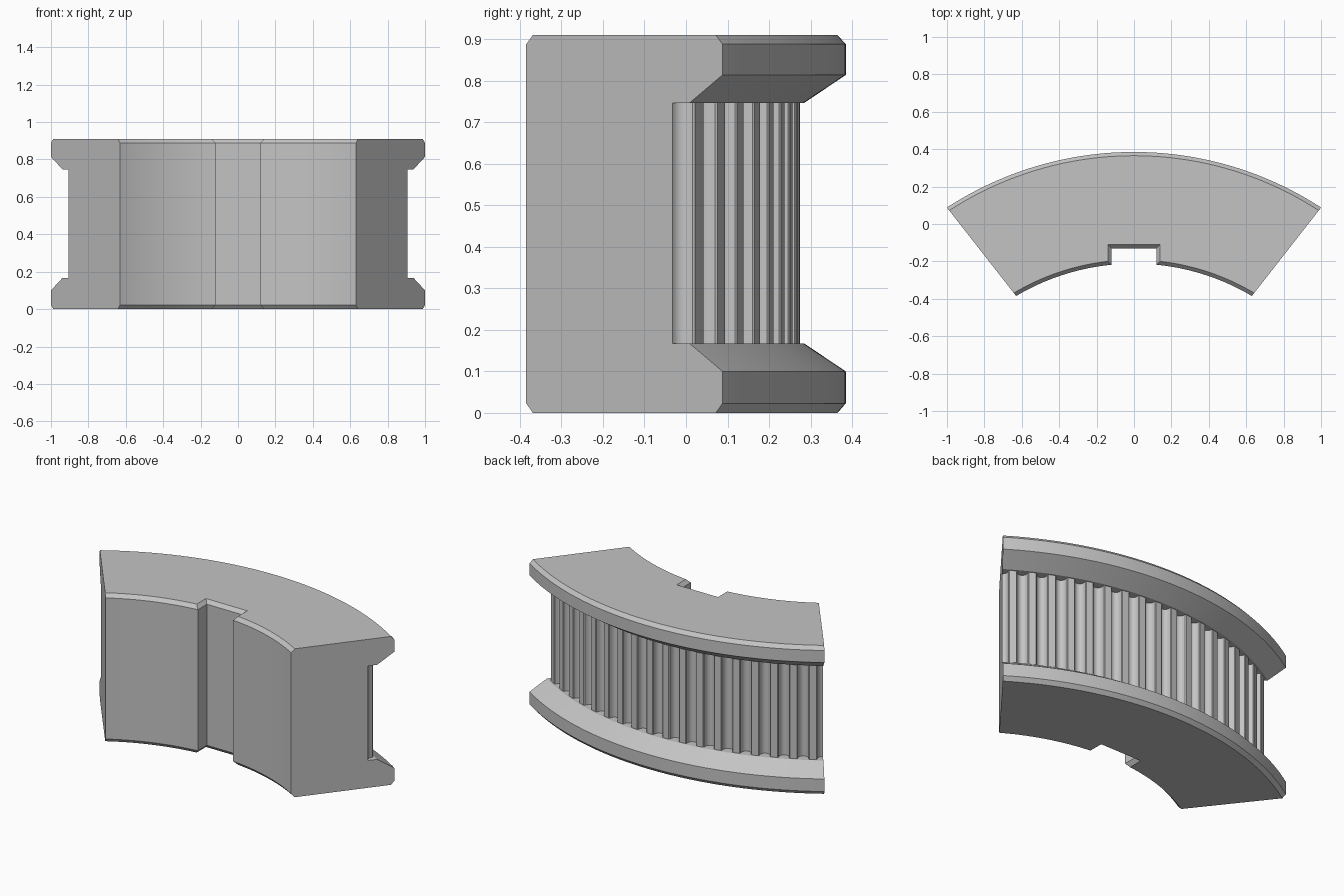
import bpy, bmesh
from math import sin, cos, asin, radians, pi, sqrt

if "Cube" in bpy.data.objects:
    bpy.data.objects.remove(bpy.data.objects["Cube"], do_unlink=True)

CENTRE_Y = -1.447              # centre of all arcs
CUT_ANGLE = radians(38.05)     # direction of the end cuts
CUT_SHIFT = 0.257              # cut apex sits this far in front of the arc centre
RIM, LIP, TIP, BORE = 1.832, 1.732, 1.722, 1.235
DEPTH, TEETH = 0.042, 18
KEY_HALF, KEY_BACK = 0.12, -0.13
BEVEL = 0.02


def end_angle(r):
    """Angle at which an arc of radius r meets the end cut."""
    return CUT_ANGLE - asin(CUT_SHIFT * sin(CUT_ANGLE) / r)


def polar(r, a):
    return (r * sin(a), CENTRE_Y + r * cos(a))


# One round-bottomed groove as (offset along arc, depth)
half = [(0.029 * sin(k * pi / 10), 0.013 + 0.029 * cos(k * pi / 10)) for k in range(6)]
half += [(0.0305, 0.004), (0.035, 0.0)]
pitch = 2 * end_angle(TIP - DEPTH) / TEETH
groove = [(-w, d) for w, d in reversed(half[1:])] + half

# Groove samples along the whole toothed arc, starting and ending mid-groove
samples = []
for t in range(TEETH + 1):
    for w, d in groove:
        a = (t - TEETH / 2) * pitch + w / TIP
        if abs(a) <= TEETH / 2 * pitch + 1e-6:
            samples.append((a, d))
    if t < TEETH:
        samples.append(((t + 0.5 - TEETH / 2) * pitch, 0.0))
span = samples[-1][0]


def rim_arc(r):
    return [polar(r, a / span * end_angle(r)) for a, d in samples]


def toothed_arc():
    return [polar(TIP - d, a) for a, d in samples]


def bore_side(c, steps=24):
    """Bore and keyway from the +x end round to the -x end, enlarged by c."""
    r, x = BORE + c, KEY_HALF + c
    start, stop = end_angle(r), asin(x / r)
    right = [polar(r, start + (stop - start) * i / steps) for i in range(steps + 1)]
    right.append((x, KEY_BACK + c))
    return right + [(-px, py) for px, py in reversed(right)]


# Cross-sections from bottom to top: height, outer arc, bore enlargement
teeth = toothed_arc()
levels = [
    (0.0, rim_arc(RIM - BEVEL), BEVEL),
    (0.023, rim_arc(RIM), 0),
    (0.1, rim_arc(RIM), 0),
    (0.167, rim_arc(LIP), 0),
    (0.167, teeth, 0),
    (0.747, teeth, 0),
    (0.747, rim_arc(LIP), 0),
    (0.814, rim_arc(RIM), 0),
    (0.888, rim_arc(RIM), 0),
    (0.91, rim_arc(RIM - BEVEL), BEVEL),
]

bm = bmesh.new()
outer, inner = [], []
for z, arc, c in levels:
    outer.append([bm.verts.new((x, y, z)) for x, y in arc])
    inner.append([bm.verts.new((x, y, z)) for x, y in bore_side(c)])


def bridge(a, b):
    for i in range(len(a) - 1):
        bm.faces.new((a[i], a[i + 1], b[i + 1], b[i]))


# Walls
for k in range(len(levels) - 1):
    bridge(outer[k], outer[k + 1])
    if levels[k][0] != levels[k + 1][0]:
        bridge(inner[k], inner[k + 1])
# Top and bottom
for k in (0, -1):
    bm.faces.new(outer[k] + inner[k])
# End cuts; the repeated bore heights are listed once
keep = [k for k in range(len(levels)) if k == 0 or levels[k][0] != levels[k - 1][0]]
for o, i in ((0, -1), (-1, 0)):
    bm.faces.new([row[o] for row in outer] + [inner[k][i] for k in reversed(keep)])

bmesh.ops.remove_doubles(bm, verts=bm.verts[:], dist=1e-5)
bmesh.ops.recalc_face_normals(bm, faces=bm.faces[:])
mesh = bpy.data.meshes.new("pulley_segment")
bm.to_mesh(mesh)
bm.free()

grey = bpy.data.materials.new("plain grey")
grey.use_nodes = True
colour = (0.55, 0.55, 0.55, 1)
grey.diffuse_color = colour
grey.node_tree.nodes["Principled BSDF"].inputs["Base Color"].default_value = colour
mesh.materials.append(grey)

segment = bpy.data.objects.new("pulley_segment", mesh)
bpy.context.collection.objects.link(segment)
bpy.context.view_layer.objects.active = segment
segment.select_set(True)
bpy.ops.object.shade_smooth_by_angle(angle=radians(25))
